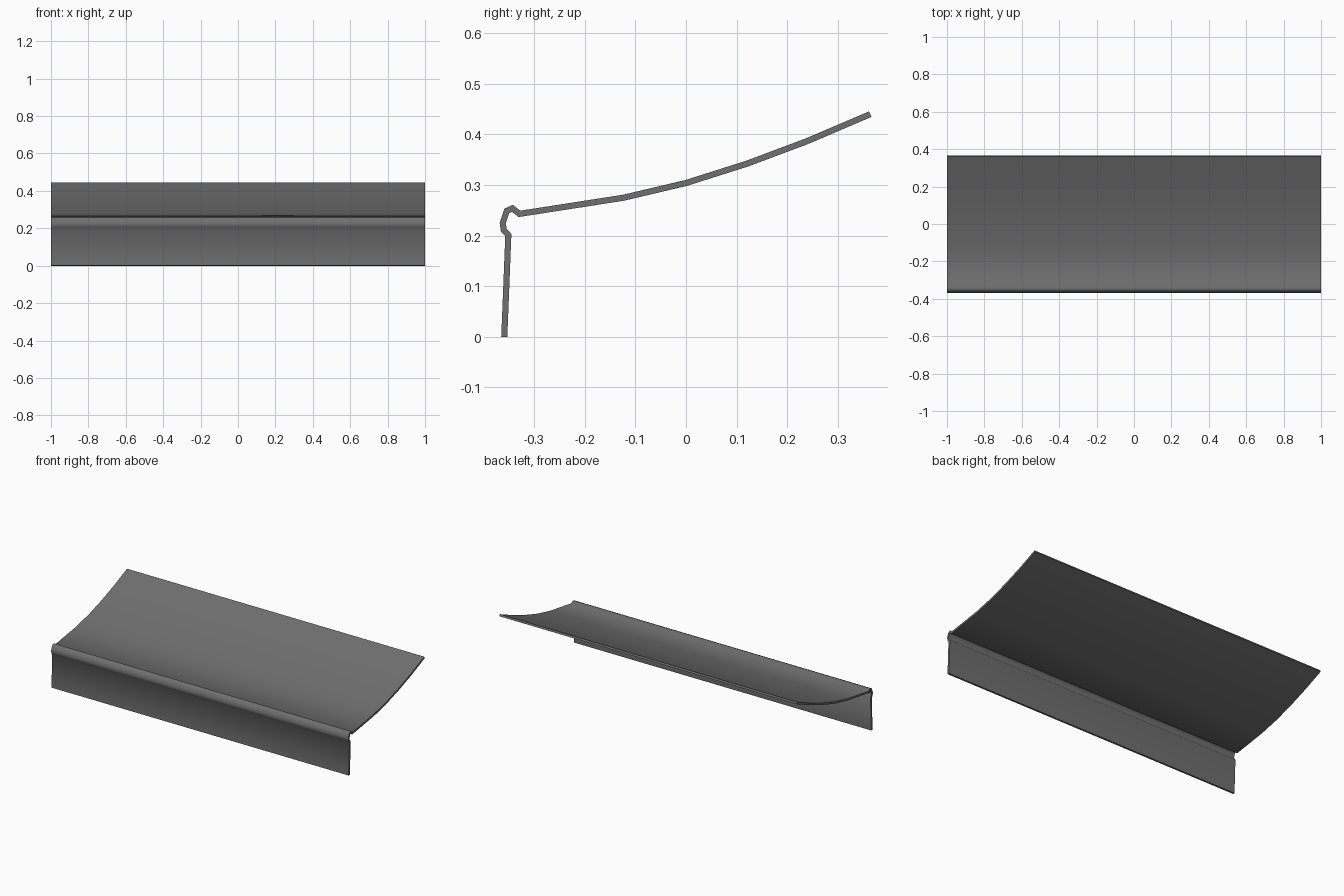
import bpy
import bmesh
import math

cube = bpy.data.objects.get("Cube")
if cube:
    bpy.data.objects.remove(cube)

THICKNESS = 0.012
HALF_LENGTH = 1.0

# Single grey sheet material
grey = bpy.data.materials.new("dark grey")
grey.use_nodes = True
colour = (0.16, 0.16, 0.16, 1)
grey.diffuse_color = colour
grey.node_tree.nodes["Principled BSDF"].inputs["Base Color"].default_value = colour

# Centre line of the sheet in (y, z): front lip, rounded bead, curved shelf
lip = [(-0.359, 0.0), (-0.351, 0.201)]
bead = [(-0.360, 0.211), (-0.362, 0.225), (-0.354, 0.249), (-0.343, 0.254)]
shelf = [(-0.329, 0.243), (-0.123, 0.275), (0.0, 0.304), (0.12, 0.342),
         (0.24, 0.387), (0.364, 0.440)]

# Sweep the profile along the length
bm = bmesh.new()
rows = [[bm.verts.new((x, y, z)) for x in (-HALF_LENGTH, HALF_LENGTH)]
        for y, z in lip + bead + shelf]
for (a, b), (c, d) in zip(rows, rows[1:]):
    bm.faces.new((a, b, d, c))
mesh = bpy.data.meshes.new("curved_panel")
bm.to_mesh(mesh)
bm.free()
mesh.materials.append(grey)

panel = bpy.data.objects.new("curved_panel", mesh)
bpy.context.collection.objects.link(panel)

# Give the sheet its thickness, then smooth the bends but keep the rims sharp
solid = panel.modifiers.new("thickness", "SOLIDIFY")
solid.thickness = THICKNESS
solid.offset = 0
solid.use_even_offset = True
bpy.ops.object.select_all(action="DESELECT")
panel.select_set(True)
bpy.context.view_layer.objects.active = panel
bpy.ops.object.modifier_apply(modifier=solid.name)
bpy.ops.object.shade_smooth_by_angle(angle=math.radians(65))
